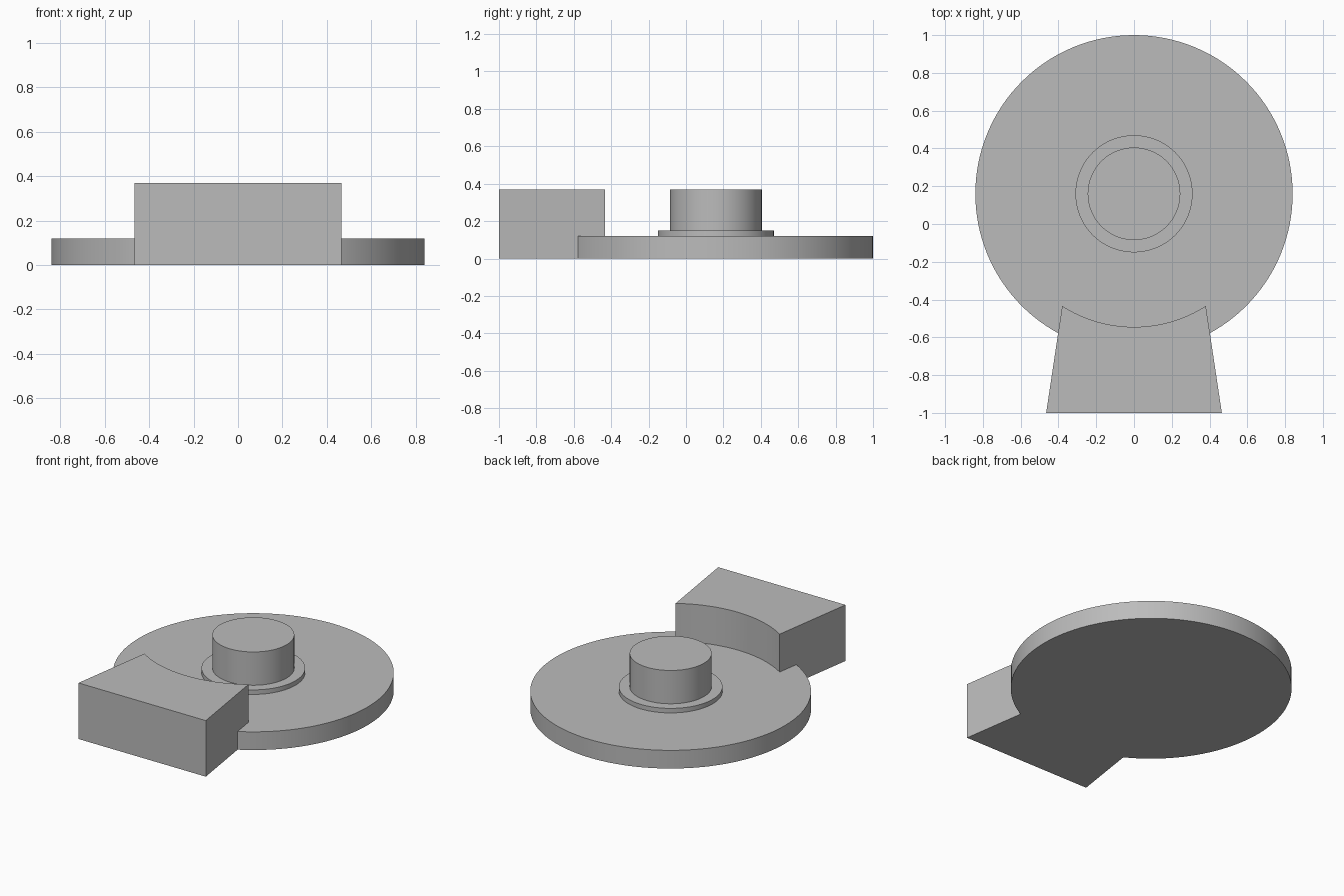
import bpy, bmesh, math

if "Cube" in bpy.data.objects:
    bpy.data.objects.remove(bpy.data.objects["Cube"])

CENTRE_Y = 0.16   # axis of the round parts
SEGMENTS = 128

grey = bpy.data.materials.new("plain grey")
grey.diffuse_color = (0.5, 0.5, 0.5, 1)
grey.use_nodes = True
grey.node_tree.nodes["Principled BSDF"].inputs["Base Color"].default_value = grey.diffuse_color


def finish(name, bm):
    bmesh.ops.recalc_face_normals(bm, faces=bm.faces)
    mesh = bpy.data.meshes.new(name)
    bm.to_mesh(mesh)
    bm.free()
    mesh.materials.append(grey)
    obj = bpy.data.objects.new(name, mesh)
    bpy.context.collection.objects.link(obj)
    return obj


def ring(bm, radius, z):
    return [bm.verts.new((radius * math.cos(a), CENTRE_Y + radius * math.sin(a), z))
            for a in (2 * math.pi * i / SEGMENTS for i in range(SEGMENTS))]


# Disc, collar and hub turned from one stepped profile
profile = [(0.84, 0), (0.84, 0.12), (0.31, 0.12), (0.31, 0.15), (0.245, 0.15), (0.245, 0.37)]
bm = bmesh.new()
rings = [ring(bm, r, z) for r, z in profile]
for low, high in zip(rings, rings[1:]):
    for i in range(SEGMENTS):
        j = (i + 1) % SEGMENTS
        bm.faces.new((low[i], low[j], high[j], high[i]))
bm.faces.new(rings[0])
bm.faces.new(rings[-1])
body = finish("disc_with_hub", bm)

# Tapered block with a concave inner face concentric with the disc
ARC_R, HALF_BACK, HALF_FRONT = 0.705, 0.38, 0.465
half_angle = math.asin(HALF_BACK / ARC_R)
outline = [(-HALF_FRONT, -1), (HALF_FRONT, -1)]
for i in range(33):
    a = half_angle * (1 - i / 16)
    outline.append((ARC_R * math.sin(a), CENTRE_Y - ARC_R * math.cos(a)))
bm = bmesh.new()
base = bm.faces.new([bm.verts.new((x, y, 0)) for x, y in outline])
top = bmesh.ops.extrude_face_region(bm, geom=[base], use_keep_orig=True)
bmesh.ops.translate(bm, vec=(0, 0, 0.37),
                    verts=[g for g in top["geom"] if isinstance(g, bmesh.types.BMVert)])
block = finish("tapered_block", bm)

# Fuse the block and the disc into one solid
union = body.modifiers.new("fuse block", 'BOOLEAN')
union.operation = 'UNION'
union.solver = 'EXACT'
union.object = block
bpy.context.view_layer.objects.active = body
body.select_set(True)
bpy.ops.object.modifier_apply(modifier=union.name)
bpy.data.objects.remove(block)
body.name = "disc_with_hub_and_block"
bpy.ops.object.shade_smooth_by_angle(angle=math.radians(30))
